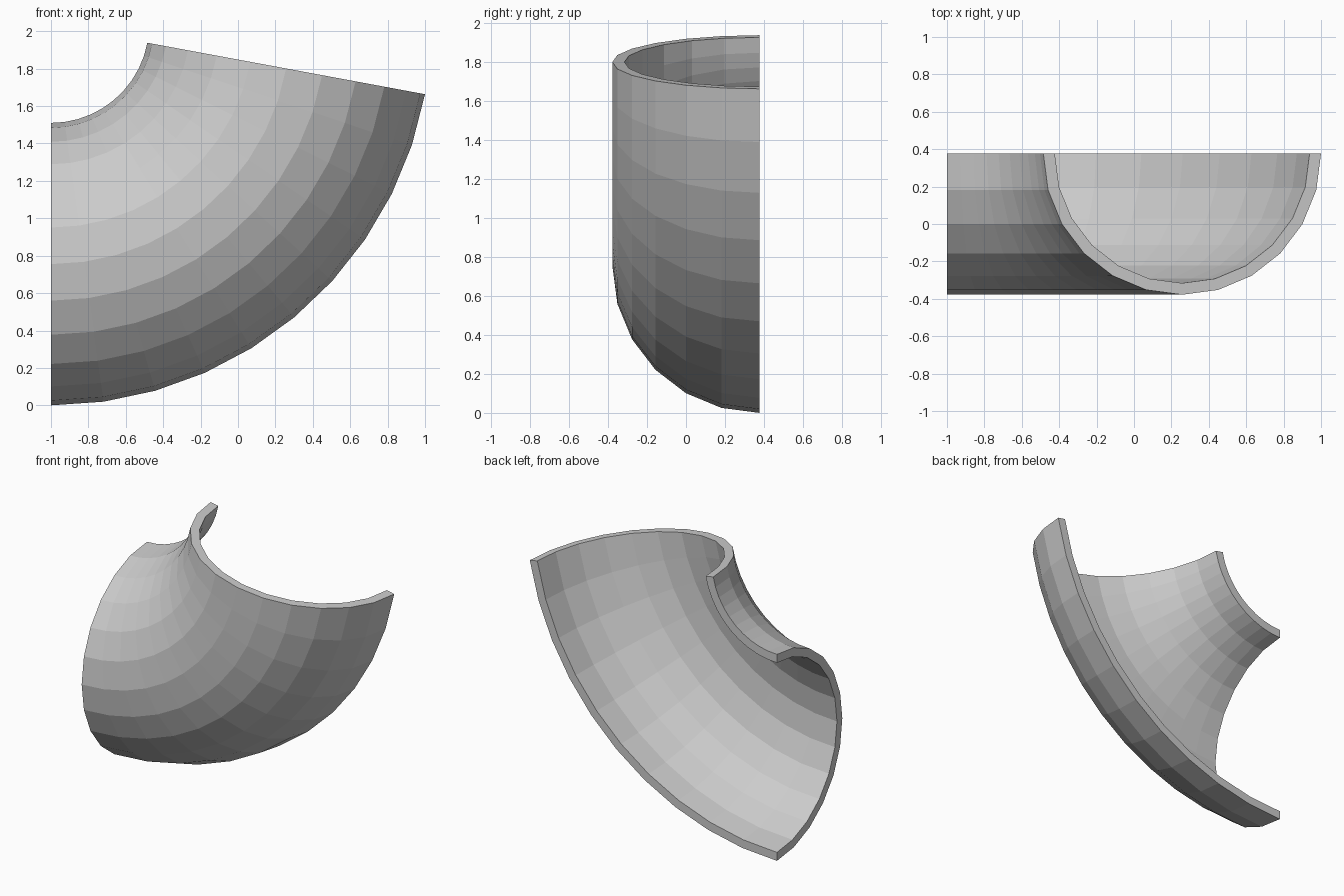
import bpy, bmesh
from math import sin, cos, pi, radians
from mathutils import Vector

cube = bpy.data.objects.get("Cube")
if cube:
    bpy.data.objects.remove(cube, do_unlink=True)

BEND_CENTRE = Vector((-1, 0, 2.034))
BEND_RADIUS = 1.279      # bend centre to pipe axis
PIPE_RADIUS = 0.755
WALL = 0.062
BACK_Y = 0.377           # plane where the pipe is cut in half
SWEEP = radians(79.5)
SIDES, STEPS = 12, 10

# Plain grey material
grey = bpy.data.materials.new("plain grey")
grey.use_nodes = True
colour = (0.6, 0.6, 0.6, 1)
grey.diffuse_color = colour
grey.node_tree.nodes["Principled BSDF"].inputs["Base Color"].default_value = colour


def half_ring(radius):
    """Points of a half circle bulging to the front, at the lower end of the bend."""
    for i in range(SIDES + 1):
        a = pi * i / SIDES
        yield BEND_CENTRE + Vector((0, BACK_Y - radius * sin(a),
                                    -BEND_RADIUS + radius * cos(a)))


# Half-pipe wall section, swept around the bend
bm = bmesh.new()
outline = list(half_ring(PIPE_RADIUS)) + list(half_ring(PIPE_RADIUS - WALL))[::-1]
verts = [bm.verts.new(p) for p in outline]
last = len(verts) - 1
section = [bm.faces.new((verts[i], verts[i + 1], verts[last - i - 1], verts[last - i]))
           for i in range(SIDES)]
start = bmesh.ops.duplicate(bm, geom=section)["geom"]
bmesh.ops.spin(bm, geom=start, cent=BEND_CENTRE, axis=(0, -1, 0),
               angle=SWEEP, steps=STEPS, use_duplicate=False)
bmesh.ops.remove_doubles(bm, verts=bm.verts, dist=1e-4)
bmesh.ops.recalc_face_normals(bm, faces=bm.faces)

mesh = bpy.data.meshes.new("half_pipe_elbow")
bm.to_mesh(mesh)
bm.free()
mesh.materials.append(grey)
elbow = bpy.data.objects.new("half_pipe_elbow", mesh)
bpy.context.collection.objects.link(elbow)
